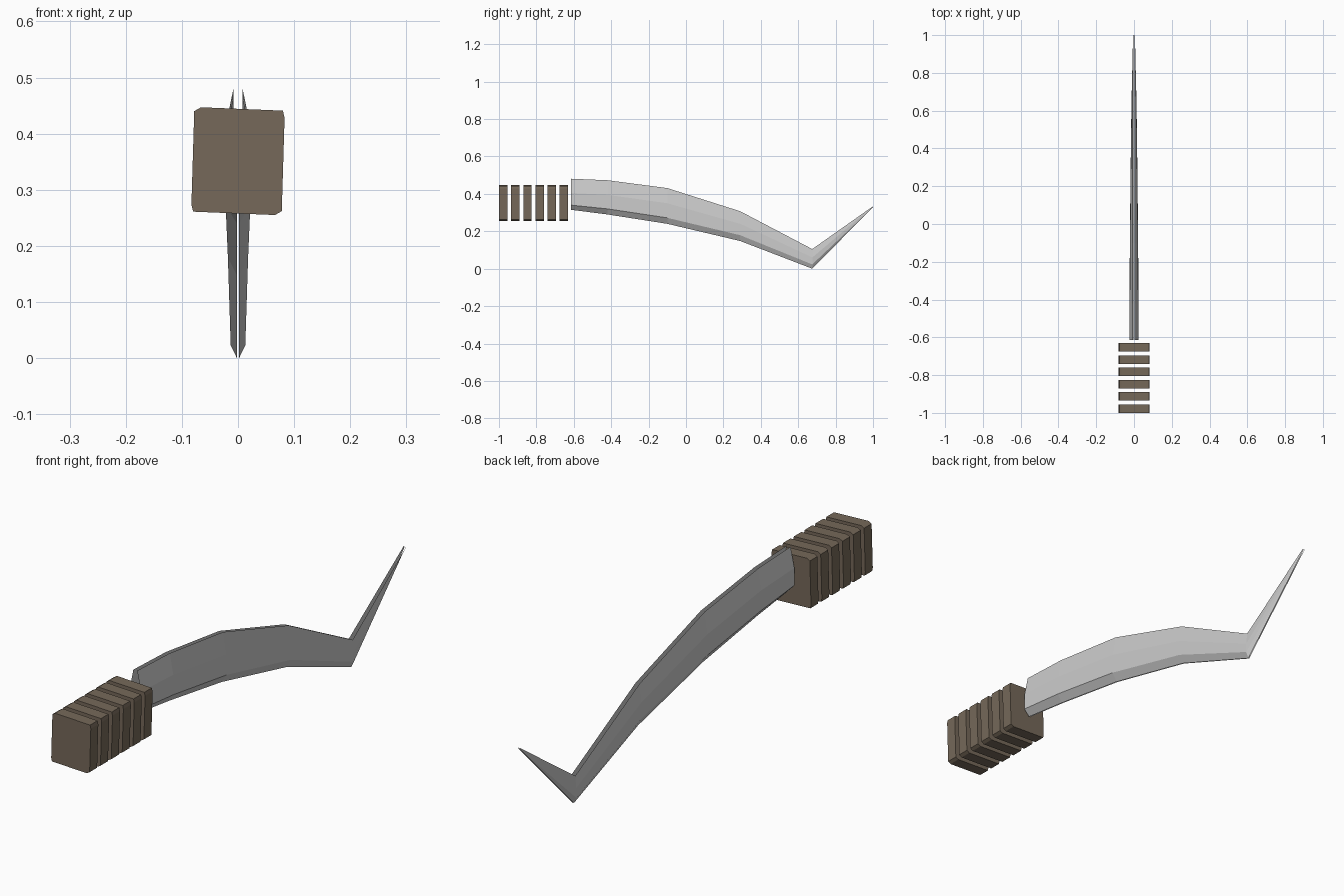
import bpy

if "Cube" in bpy.data.objects:
    bpy.data.objects.remove(bpy.data.objects["Cube"])

brown = bpy.data.materials.new("grip_brown")
brown.diffuse_color = (0.18, 0.14, 0.10, 1)
brown.use_nodes = True
brown.node_tree.nodes["Principled BSDF"].inputs["Base Color"].default_value = brown.diffuse_color


def make_object(name, verts, faces, material=None):
    mesh = bpy.data.meshes.new(name)
    mesh.from_pydata(verts, [], faces)
    mesh.update()
    obj = bpy.data.objects.new(name, mesh)
    bpy.context.collection.objects.link(obj)
    if material:
        mesh.materials.append(material)
    return obj


# Grip: six slabs sharing one slightly tilted, chamfered outline (x, z), clockwise from the front
half = [(0.080, 0.090), (0.083, 0.077), (0.078, -0.089), (0.066, -0.096)]
outline = half + [(-x, -z) for x, z in half]
n = len(outline)
for i in range(6):
    y0 = -1 + i * 0.065
    verts = [(x, y, z + 0.351) for y in (y0, y0 + 0.045) for x, z in outline]
    faces = [tuple(reversed(range(n))), tuple(range(n, 2 * n))]
    faces += [(j, (j + 1) % n, n + (j + 1) % n, n + j) for j in range(n)]
    # outline runs clockwise, so flip every face outward
    make_object(f"grip_slab_{i + 1}", verts, [f[::-1] for f in faces], brown)

# Blade: half-shell stations of y, widest half width, z of cutting edge, bevel, crease, spine
stations = [
    (-0.615, 0.025, 0.315, 0.340, 0.405, 0.481),
    (-0.420, 0.024, 0.290, 0.320, 0.395, 0.473),
    (-0.100, 0.022, 0.240, 0.272, 0.350, 0.431),
    (0.290, 0.018, 0.148, 0.179, 0.240, 0.307),
    (0.675, 0.013, 0.000, 0.023, 0.060, 0.105),
]
verts, faces = [], []
for y, w, edge, bevel, crease, spine in stations:
    verts += [(0.002, y, edge), (w, y, bevel), (w * 0.95, y, crease), (0.008, y, spine)]
for s in range(len(stations) - 1):
    for k in range(3):
        a = 4 * s + k
        faces.append((a, a + 4, a + 5, a + 1))

# Upturned point closing the last station
last = 4 * (len(stations) - 1)
verts += [(0.002, 1.0, 0.330), (0.005, 1.0, 0.334)]
tip = len(verts) - 2
faces += [(last, tip, last + 1), (last + 1, tip, tip + 1, last + 2),
          (last + 2, tip + 1, last + 3)]

# Two separate sides with an open slit along the edge and spine
blade = make_object("blade", verts, [f[::-1] for f in faces])
mirror = blade.modifiers.new("other_side", 'MIRROR')
mirror.use_mirror_merge = False

# Make the shell normals face outward (+x side)
for poly in blade.data.polygons:
    if poly.normal.x < 0:
        poly.flip()
